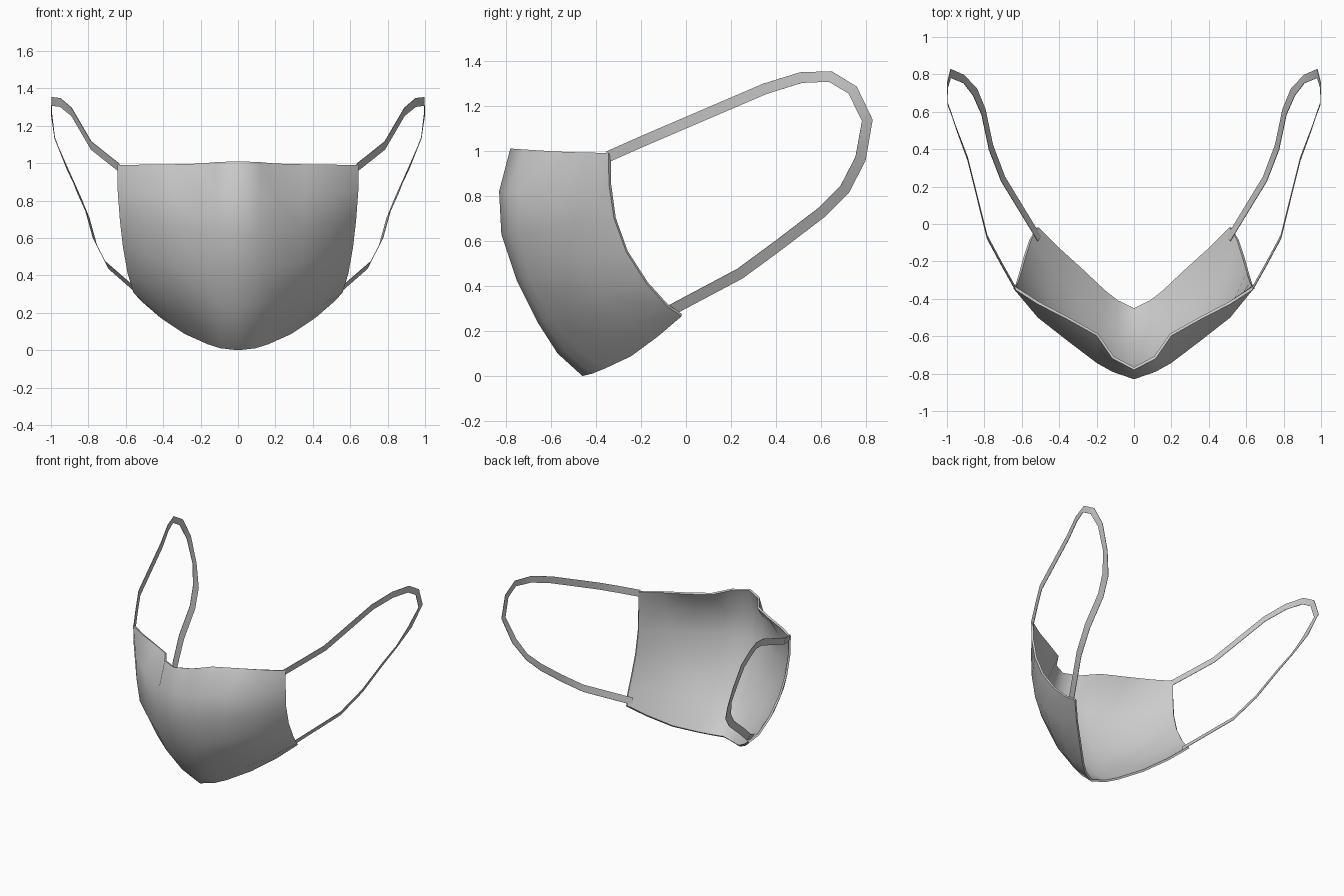
import bpy
from mathutils import Vector

cube = bpy.data.objects.get("Cube")
if cube:
    bpy.data.objects.remove(cube, do_unlink=True)

cloth = bpy.data.materials.new("grey cloth")
cloth.use_nodes = True
GREY = (0.6, 0.6, 0.6, 1)
cloth.diffuse_color = GREY
cloth.node_tree.nodes["Principled BSDF"].inputs["Base Color"].default_value = GREY


def strip_mesh(name, rows, thickness, offset, angle):
    """Skin a grid of points, give it a thickness and keep its rim sharp."""
    n = len(rows[0])
    verts = [p for row in rows for p in row]
    faces = [(r * n + c, (r + 1) * n + c, (r + 1) * n + c + 1, r * n + c + 1)
             for r in range(len(rows) - 1) for c in range(n - 1)]
    mesh = bpy.data.meshes.new(name)
    mesh.from_pydata(verts, [], faces)
    mesh.materials.append(cloth)
    obj = bpy.data.objects.new(name, mesh)
    bpy.context.collection.objects.link(obj)
    solid = obj.modifiers.new("thickness", "SOLIDIFY")
    solid.thickness = thickness
    solid.offset = offset
    bpy.ops.object.select_all(action="DESELECT")
    obj.select_set(True)
    bpy.context.view_layer.objects.active = obj
    bpy.ops.object.modifier_apply(modifier=solid.name)
    bpy.ops.object.shade_smooth_by_angle(angle=angle)


# Mask: centre crease (y, z) and side edge (x, y, z), from top to bottom
centre = [(-.78, 1.01), (-.83, .82), (-.82, .63), (-.75, .42),
          (-.66, .24), (-.57, .10), (-.46, 0)]
side = [(.645, -.345, .99), (.643, -.342, .85), (.632, -.32, .70),
        (.615, -.265, .55), (.59, -.175, .41), (.56, -.085, .31), (.52, -.02, .265)]
fullness = [0, .6, .9, 1.5, 1.5, .8, 0]     # how far each row's cheeks swell

# How far each column has moved from the crease to the side edge
across = [0, .18, .31, .55, .8, 1]
nose_y = [0, .14, .42, .62, .81, 1]
cheek_y = [0, .1, .22, .49, .76, 1]
bulge_y = [0, .03, .07, .12, .14, 0]
top_z = [0, .2, .6, .8, .9, 1]
low_z = [0, .04, .12, .33, .66, 1]

rows = []
for i, ((cy, cz), (sx, sy, sz)) in enumerate(zip(centre, side)):
    half = []
    for a, ny, ky, by, tz, lz in zip(across, nose_y, cheek_y, bulge_y, top_z, low_z):
        # only the top edge is pinched at the nose
        fy, fz = (ny, tz) if i == 0 else (ky - by * fullness[i], lz)
        half.append((a * sx, cy + (sy - cy) * fy, cz + (sz - cz) * fz))
    rows.append([(-x, y, z) for x, y, z in half[:0:-1]] + half)
strip_mesh("mask_body", rows, .015, -1, 1.0)

# Ear loops: centre line from the upper corner round to the lower corner
path = [Vector(p) for p in (
    (.634, -.345, .975), (.71, -.21, 1.035), (.785, -.07, 1.095), (.89, .35, 1.275),
    (.95, .51, 1.325), (.995, .64, 1.33), (.998, .74, 1.27), (.98, .805, 1.135),
    (.91, .775, .965), (.85, .705, .83), (.805, .60, .725), (.765, .41, .58),
    (.70, .24, .455), (.505, -.08, .285))]
for name, sign in (("left_ear_loop", 1), ("right_ear_loop", -1)):
    rows = []
    for i, p in enumerate(path):
        t = path[min(i + 1, len(path) - 1)] - path[max(i - 1, 0)]
        out = Vector((0, -t.z, t.y)).normalized() * .024
        if i > 8:                   # the lower arm twists outward
            out.x = -.01
        rows.append([(sign * q.x, q.y, q.z) for q in (p - out, p + out)])
    strip_mesh(name, rows, .003, 0, .5)
